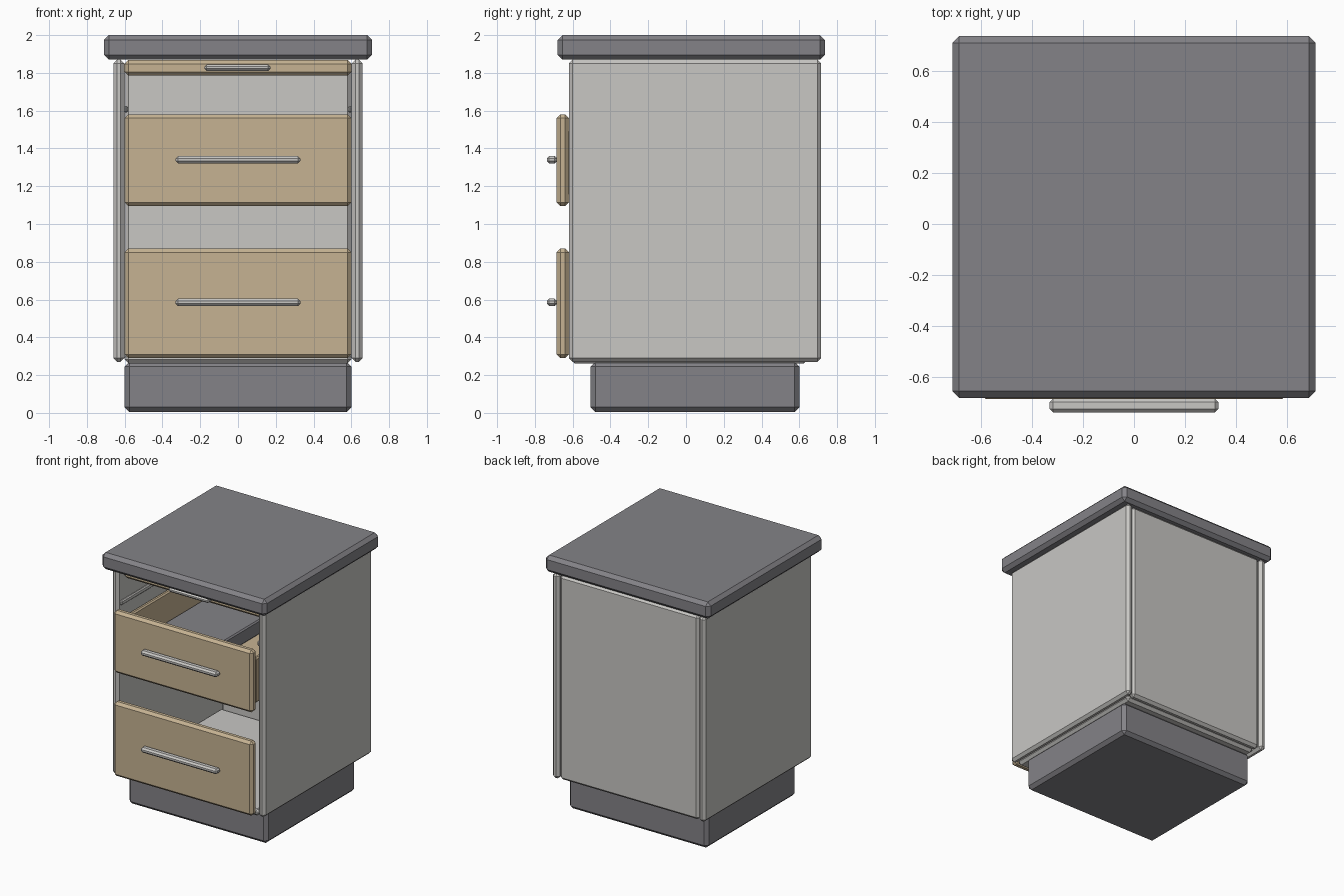
import bpy
import bmesh
from mathutils import Vector

if "Cube" in bpy.data.objects:
    bpy.data.objects.remove(bpy.data.objects["Cube"])


def material(name, color):
    m = bpy.data.materials.new(name)
    m.diffuse_color = (*color, 1)
    m.use_nodes = True
    m.node_tree.nodes["Principled BSDF"].inputs["Base Color"].default_value = m.diffuse_color
    return m


LIGHT = material("light_grey", (0.58, 0.57, 0.55))
DARK = material("dark_grey", (0.23, 0.226, 0.245))
TAN = material("tan_wood", (0.565, 0.45, 0.29))


def board(name, x, y, z, mat, bevel=0.02):
    """Chamfered flat-shaded box from its x, y and z ranges."""
    lo, hi = Vector((x[0], y[0], z[0])), Vector((x[1], y[1], z[1]))
    bm = bmesh.new()
    bmesh.ops.create_cube(bm, size=1)
    bmesh.ops.scale(bm, vec=hi - lo, verts=bm.verts)
    if bevel:
        bmesh.ops.bevel(bm, geom=bm.edges[:], offset=bevel, segments=1,
                        affect='EDGES', clamp_overlap=True)
    me = bpy.data.meshes.new(name)
    bm.to_mesh(me)
    bm.free()
    me.materials.append(mat)
    ob = bpy.data.objects.new(name, me)
    ob.location = (lo + hi) / 2
    bpy.context.collection.objects.link(ob)


def pair(name, x, y, z, mat, bevel=0.02):
    """Matching boards on the left and right."""
    board(name + "_right", x, y, z, mat, bevel)
    board(name + "_left", (-x[1], -x[0]), y, z, mat, bevel)


# Carcass
board("countertop", (-0.71, 0.71), (-0.68, 0.735), (1.87, 2.0), DARK, 0.026)
board("plinth", (-0.6, 0.6), (-0.505, 0.6), (0.005, 0.27), DARK, 0.025)
pair("side_panel", (0.602, 0.66), (-0.62, 0.715), (0.27, 1.87), LIGHT)
board("back_panel", (-0.6, 0.6), (0.645, 0.705), (0.27, 1.865), LIGHT)
board("bottom_panel", (-0.6, 0.6), (-0.61, 0.645), (0.262, 0.315), LIGHT)

# Large drawer fronts and handles
for name, z, handle_z in (("lower", (0.29, 0.87), 0.585),
                          ("middle", (1.095, 1.58), 1.34)):
    board(name + "_drawer_front", (-0.6, 0.6), (-0.685, -0.62), z, TAN)
    board(name + "_handle", (-0.33, 0.33), (-0.737, -0.683),
          (handle_z - 0.02, handle_z + 0.02), LIGHT, 0.013)

# Shallow top drawer, pushed in, with its runners
board("top_drawer_front", (-0.6, 0.6), (-0.56, -0.50), (1.785, 1.868), TAN)
board("top_handle", (-0.178, 0.172), (-0.612, -0.558), (1.81, 1.845), LIGHT, 0.012)
pair("runner", (0.582, 0.603), (-0.6, 0.62), (1.59, 1.625), LIGHT, 0.007)

# Middle drawer box with a storage insert
pair("drawer_side", (0.555, 0.59), (-0.622, 0.5), (1.15, 1.5), TAN, 0.01)
board("drawer_back", (-0.556, 0.556), (0.465, 0.5), (1.15, 1.5), TAN, 0.01)
board("drawer_floor", (-0.556, 0.556), (-0.622, 0.466), (1.13, 1.165), TAN, 0)
board("drawer_insert", (-0.553, -0.03), (-0.6, 0.463), (1.165, 1.28), DARK, 0.01)
